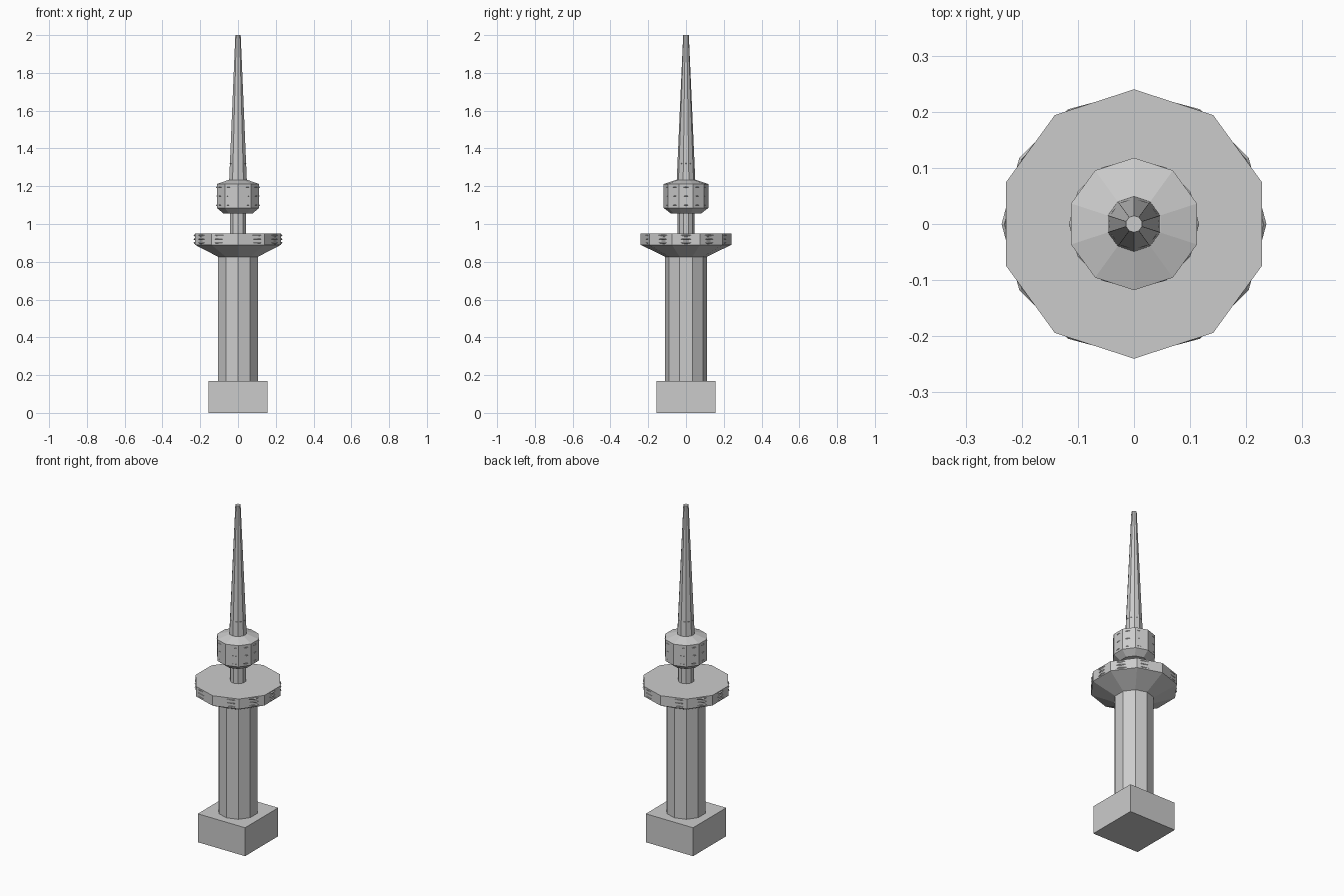
import bpy, math
from mathutils import Matrix

if "Cube" in bpy.data.objects:
    bpy.data.objects.remove(bpy.data.objects["Cube"])


def lathe(name, profile, sides=10):
    """Flat-faced solid of revolution from (radius, z) points, a corner facing +y."""
    verts, faces = [], []
    for r, z in profile:
        for i in range(sides):
            a = math.pi / 2 + 2 * math.pi * i / sides
            verts.append((r * math.cos(a), r * math.sin(a), z))
    for k in range(len(profile) - 1):
        for i in range(sides):
            j = (i + 1) % sides
            b, t = k * sides, (k + 1) * sides
            faces.append((b + i, b + j, t + j, t + i))
    faces.append(tuple(reversed(range(sides))))
    faces.append(tuple(range(len(verts) - sides, len(verts))))
    mesh = bpy.data.meshes.new(name)
    mesh.from_pydata(verts, [], faces)
    obj = bpy.data.objects.new(name, mesh)
    bpy.context.collection.objects.link(obj)
    return obj


def ring(name, radius, z, thick=0.005):
    """Thin 12-sided trim ring whose outer corners reach the given radius."""
    bpy.ops.mesh.primitive_torus_add(major_segments=12, minor_segments=4,
                                     major_radius=radius - thick,
                                     minor_radius=thick, location=(0, 0, z))
    bpy.context.object.name = name


# Square base
bpy.ops.mesh.primitive_cube_add(size=1, location=(0, 0, 0.085))
base = bpy.context.object
base.name = "base"
base.data.transform(Matrix.Diagonal((0.313, 0.313, 0.17, 1)))

# Shaft, observation deck, neck, upper pod and spire
lathe("shaft", [(0.11, 0.17), (0.11, 0.826)])
lathe("observation_deck", [(0.11, 0.826), (0.24, 0.89), (0.24, 0.95)])
lathe("neck", [(0.044, 0.95), (0.044, 1.055)])
lathe("upper_pod", [(0.08, 1.055), (0.118, 1.085), (0.118, 1.212), (0.05, 1.234)])
lathe("spire", [(0.049, 1.234), (0.015, 2.0)])

# Trim rings just breaking through the walls
for n, z in enumerate((0.9, 0.92, 0.94)):
    ring(f"deck_ring_{n + 1}", 0.236, z)
for n, z in enumerate((1.10, 1.148, 1.195)):
    ring(f"pod_ring_{n + 1}", 0.116, z, 0.004)
ring("spire_ring", 0.045, 1.32, 0.003)
